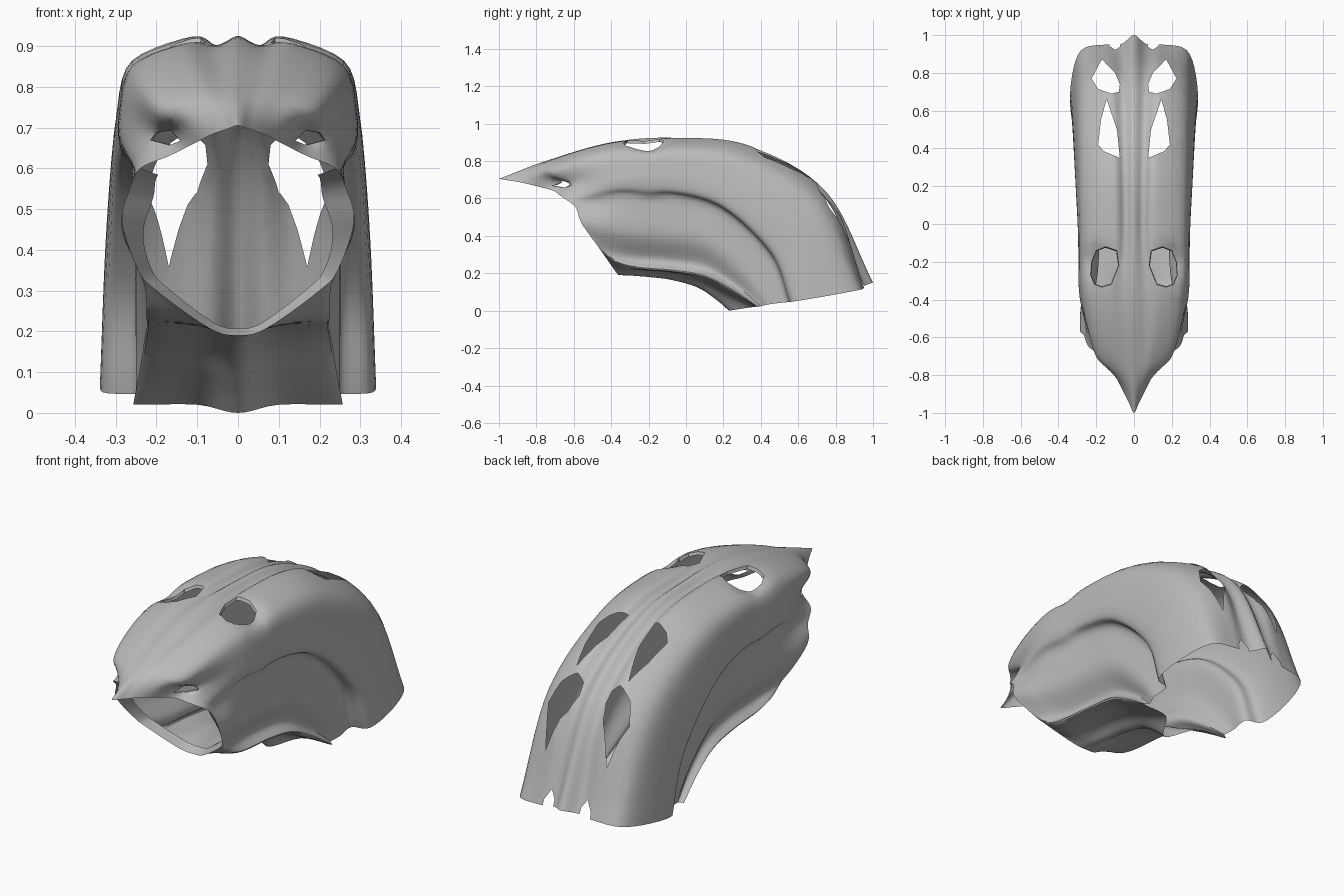
import bpy
import bmesh
from math import exp
from mathutils import Vector

cube = bpy.data.objects.get("Cube")
if cube:
    bpy.data.objects.remove(cube, do_unlink=True)

STEPS_LONG, STEPS_ROUND = 8, 5
PIVOT = Vector((0, .1, 0))          # the neck bends around this point


def guide(*points):
    """A lengthwise guide curve, from the mouth rim back to the neck hem."""
    return [Vector(p) for p in points]


def spline(points, steps, first=None, last=None):
    """Sample a smooth curve through the points."""
    first = first or points[0] * 2 - points[1]
    last = last or points[-1] * 2 - points[-2]
    p = [first] + points + [last]
    out = []
    for i in range(1, len(p) - 2):
        a, b, c, d = p[i - 1:i + 3]
        for k in range(steps):
            t = k / steps
            out.append((b * 2 + (c - a) * t + (a * 2 - b * 5 + c * 4 - d) * t ** 2
                        + (b * 3 - a - c * 3 + d) * t ** 3) / 2)
    return out + [points[-1].copy()]


def flipped(v):
    return Vector((-v.x, v.y, v.z))


# Guide curves of the left half, from the crown round to the throat
crest = guide((0, -1, .705), (0, -.75, .8), (0, -.4, .9), (0, -.05, .924),
              (0, .35, .875), (0, .75, .635), (0, 1, .15))
lobe = guide((.06, -.88, .685), (.1, -.73, .795), (.14, -.4, .895), (.11, -.05, .924),
             (.12, .35, .878), (.14, .762, .615), (.15, .95, .12))
shoulder = guide((.11, -.78, .66), (.2, -.7, .755), (.255, -.4, .842), (.26, -.05, .865),
                 (.265, .31, .81), (.275, .7, .57), (.28, .92, .11))
flank = guide((.17, -.7, .63), (.215, -.61, .69), (.285, -.39, .72), (.293, -.05, .75),
              (.303, .26, .69), (.32, .58, .46), (.332, .76, .08))
fold = guide((.24, -.65, .6), (.255, -.55, .62), (.285, -.37, .655), (.29, -.08, .65),
             (.305, .2, .57), (.318, .47, .32), (.33, .58, .05))
jaw = guide((.285, -.56, .47), (.285, -.47, .45), (.265, -.32, .42), (.25, -.09, .4),
            (.25, .12, .36), (.25, .32, .2), (.25, .45, .035))
collar = guide((.2, -.44, .3), (.215, -.36, .25), (.22, -.25, .225), (.22, -.07, .21),
               (.225, .1, .18), (.235, .24, .11), (.25, .38, .02))
gullet = guide((.07, -.375, .207), (.065, -.32, .205), (.07, -.21, .212), (.075, -.07, .2),
               (.08, .08, .16), (.09, .2, .098), (.1, .36, .02))
throat = guide((0, -.36, .19), (0, -.3, .188), (0, -.2, .18), (0, -.08, .165),
               (0, .06, .125), (0, .16, .06), (0, .23, 0))

# Groove beside the crest, tuck below the fold and furrow below the jaw
groove, tuck, furrow = [], [], []
for c, l, depth in zip(crest, lobe, (0, 0, .01, .025, .025, .025, .025)):
    mid = c.lerp(l, .45)
    groove.append(mid + (PIVOT - mid).normalized() * depth)
for f, depth in zip(fold, (-.025, 0, .025, .04, .055, .07, .08)):
    pull = (PIVOT - f) * .08
    tuck.append(f + Vector((-depth, pull.y, pull.z)))
for j, c, depth in zip(jaw, collar, (-.02, .015, .04, .045, .04, .03, .015)):
    furrow.append(j.lerp(c, .7) - Vector((depth, 0, 0)))

guides = [crest, groove, lobe, shoulder, flank, fold, tuck, jaw, furrow, collar,
          gullet, throat]
lines = [spline(g, STEPS_LONG) for g in guides]

# Skin the guides with a grid of quads
bm = bmesh.new()


def skin(near, far):
    for i in range(len(near) - 1):
        bm.faces.new((near[i], near[i + 1], far[i + 1], far[i]))


rows = []
for ring in zip(*lines):
    ring = list(ring)
    section = spline(ring, STEPS_ROUND, flipped(ring[1]), flipped(ring[-2]))
    section[0].x = section[-1].x = 0
    rows.append([bm.verts.new(p) for p in section])
for near, far in zip(rows, rows[1:]):
    skin(near, far)

# Lip turned inwards round the lower mouth, widest at the cheeks
mouth = rows[0][guides.index(fold) * STEPS_ROUND:]
lip_row = []
for v in mouth:
    x, y, z = v.co
    narrow = .87 - .1 * exp(-((z - .53) / .09) ** 2)
    lip_row.append(bm.verts.new((x * narrow, y + .05, z * .92 + .032)))
skin(lip_row, mouth)

# Sink the eye sockets and the bowls round the crown openings
for v in bm.verts:
    x, y, z = v.co
    if y < -.5:
        v.co.y += .08 * exp(-((x - .165) ** 2 + (z - .68) ** 2) / .0012)
    if z > .6:
        v.co.z -= .04 * exp(-((x - .2) ** 2 + (y + .2) ** 2) / .006)


def cut_hole(outline, axes, where, lip=None, lip_scale=1):
    """Cut a convex outline through the skin, and turn a lip on its edge."""
    a, b = axes
    pts = []
    for u, v in outline:
        p = Vector((0, 0, 0))
        p[a], p[b] = u, v
        pts.append(p)
    middle = sum(pts, Vector()) / len(pts)
    planes = []
    for p, q in zip(pts, pts[1:] + pts[:1]):
        n = Vector((0, 0, 0))
        n[a], n[b] = (q - p)[b], -(q - p)[a]
        n.normalize()
        planes.append((p, n if n.dot(middle - p) < 0 else -n))
    reach = max((p - middle).length for p in pts) + .02

    def near_hole(co):
        return where(co) and max(abs(co[a] - middle[a]), abs(co[b] - middle[b])) < reach

    def inside(co):
        return where(co) and all((co - p).dot(n) < .0005 for p, n in planes)

    for p, n in planes:
        faces = [f for f in bm.faces if any(near_hole(v.co) for v in f.verts)]
        edges = {e for f in faces for e in f.edges}
        verts = {v for f in faces for v in f.verts}
        bmesh.ops.bisect_plane(bm, geom=faces + list(edges) + list(verts),
                               plane_co=p, plane_no=n, dist=.0001)
    gone = [f for f in bm.faces if inside(f.calc_center_median())]
    bmesh.ops.delete(bm, geom=gone, context='FACES')
    if lip:
        rim = [e for e in bm.edges if e.is_boundary and all(inside(v.co) for v in e.verts)]
        made = bmesh.ops.extrude_edge_only(bm, edges=rim)["geom"]
        for v in (g for g in made if isinstance(g, bmesh.types.BMVert)):
            for k in axes:
                v.co[k] = middle[k] + (v.co[k] - middle[k]) * lip_scale
            v.co += Vector(lip)


TOP, FRONT = (0, 1), (0, 2)
# Crown opening
cut_hole([(.08, -.22), (.09, -.14), (.15, -.12), (.2, -.14), (.225, -.2), (.23, -.27),
          (.21, -.32), (.17, -.335), (.12, -.32)],
         TOP, lambda co: co.z > .7, (0, 0, -.015), .95)
# Two openings down the back of the neck
cut_hole([(.145, .66), (.175, .55), (.19, .42), (.16, .385), (.075, .35), (.09, .5)],
         TOP, lambda co: co.z > .5)
cut_hole([(.08, .7), (.12, .69), (.19, .715), (.225, .77), (.17, .872), (.1, .8),
          (.075, .74)], TOP, lambda co: co.z > .25)
# Eye slit with raised lid
cut_hole([(.14, .668), (.165, .693), (.195, .688), (.21, .67), (.165, .658)],
         FRONT, lambda co: co.y < -.45, (.003, -.01, 0), 1.08)
# Notch in the hem beside the spine
cut_hole([(.068, -.1), (.14, -.1), (.13, .15), (.1, .2), (.074, .16)],
         FRONT, lambda co: co.y > .6)

loose = [v for v in bm.verts if not v.link_faces]
bmesh.ops.delete(bm, geom=loose, context='VERTS')
bmesh.ops.recalc_face_normals(bm, faces=bm.faces[:])
# Make the skin face outwards
flank_face = max(bm.faces, key=lambda f: f.calc_center_median().x)
if flank_face.normal.x < 0:
    bmesh.ops.reverse_faces(bm, faces=bm.faces[:])

mesh = bpy.data.meshes.new("hood_shell")
bm.to_mesh(mesh)
bm.free()
shell = bpy.data.objects.new("hood_shell", mesh)
bpy.context.collection.objects.link(shell)

# Plain grey skin
grey = bpy.data.materials.new("plain grey")
grey.use_nodes = True
colour = (.5, .5, .5, 1)
grey.diffuse_color = colour
grey.node_tree.nodes["Principled BSDF"].inputs["Base Color"].default_value = colour
mesh.materials.append(grey)

# Smooth shading, then the right half
bpy.ops.object.select_all(action='DESELECT')
shell.select_set(True)
bpy.context.view_layer.objects.active = shell
bpy.ops.object.shade_smooth_by_angle(angle=.7)
mirror = shell.modifiers.new("right_half", 'MIRROR')
mirror.merge_threshold = .0005
